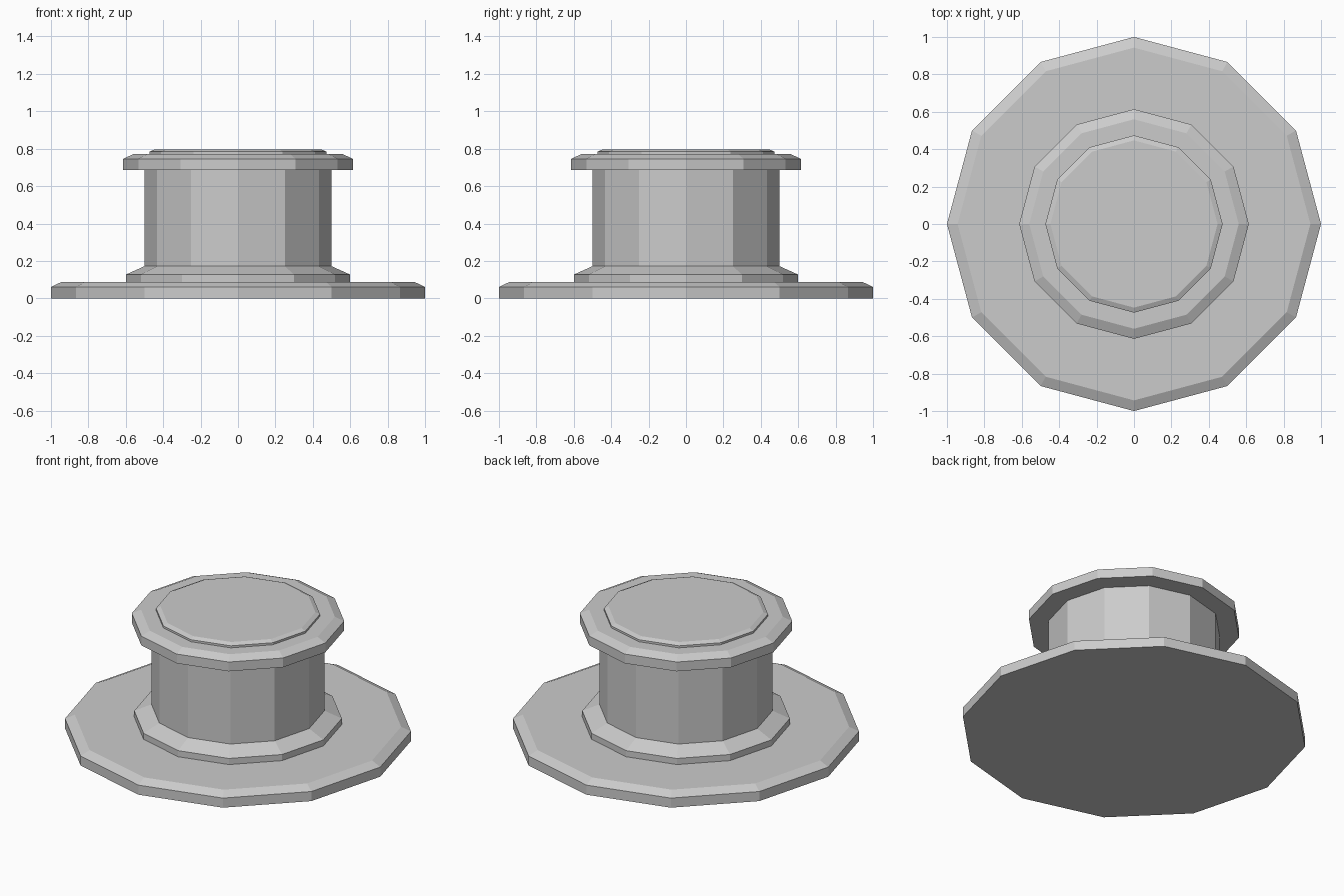
import bpy, bmesh
from math import cos, sin, tau

if "Cube" in bpy.data.objects:
    bpy.data.objects.remove(bpy.data.objects["Cube"])

SIDES = 12


def lathe(name, profile):
    """Closed faceted solid from (radius, z) points listed bottom to top."""
    bm = bmesh.new()
    rings = [[bm.verts.new((r * cos(tau * i / SIDES), r * sin(tau * i / SIDES), z))
              for i in range(SIDES)] for r, z in profile]
    for low, high in zip(rings, rings[1:]):
        for i in range(SIDES):
            j = (i + 1) % SIDES
            bm.faces.new((low[i], low[j], high[j], high[i]))
    bm.faces.new(rings[0][::-1])
    bm.faces.new(rings[-1])
    mesh = bpy.data.meshes.new(name)
    bm.to_mesh(mesh)
    bm.free()
    obj = bpy.data.objects.new(name, mesh)
    bpy.context.collection.objects.link(obj)
    return obj


# Wide bevelled base plate
lathe("base_plate", [(1.0, 0.0), (1.0, 0.061), (0.943, 0.088)])
# Sloped collar around the foot of the drum
lathe("collar", [(0.6, 0.088), (0.6, 0.127), (0.5, 0.172)])
# Straight drum
lathe("drum", [(0.5, 0.172), (0.5, 0.687)])
# Overhanging bevelled rim
lathe("rim", [(0.614, 0.687), (0.614, 0.746), (0.56, 0.771)])
# Thin bevelled cap
lathe("cap", [(0.474, 0.771), (0.474, 0.784), (0.447, 0.796)])
